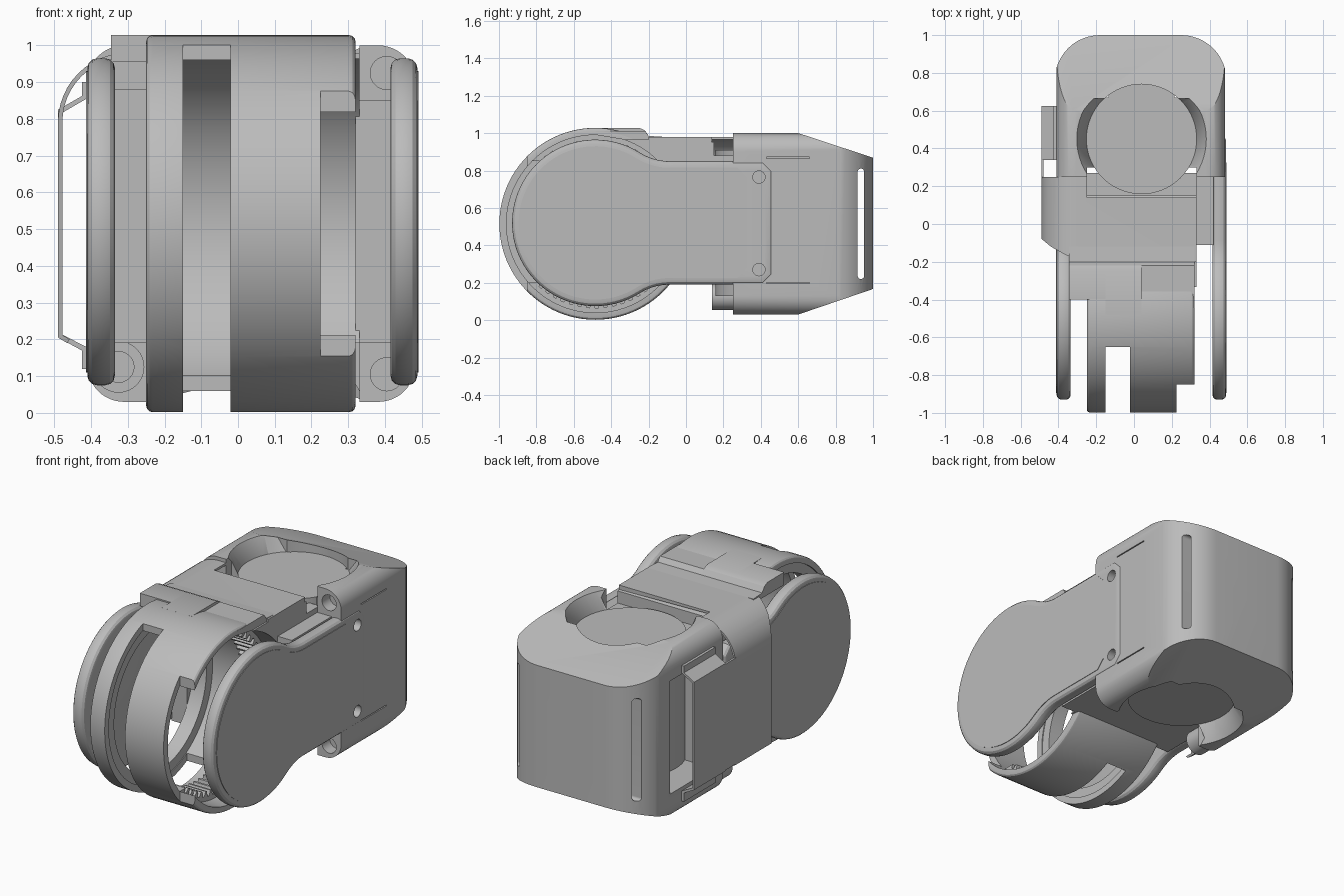
import bpy, bmesh
from math import sin, cos, pi, sqrt, atan2
from mathutils import Vector

cube = bpy.data.objects.get("Cube")
if cube:
    bpy.data.objects.remove(cube, do_unlink=True)

grey = bpy.data.materials.new("machined grey")
grey.use_nodes = True
grey.diffuse_color = (0.5, 0.5, 0.5, 1)
grey.node_tree.nodes["Principled BSDF"].inputs["Base Color"].default_value = (0.5, 0.5, 0.5, 1)

# Shared joint axis (runs along x) and bore axis (runs along z)
JY, JZ = -0.485, 0.515
BX, BY = 0.04, 0.45
DRUM_BORE = 0.475


def prism(name, pts, axis, a, b):
    """Extrude a closed 2D outline: axis x takes (y, z), y takes (x, z), z takes (x, y)."""
    place = {"x": lambda p, t: (t, p[0], p[1]),
             "y": lambda p, t: (p[0], t, p[1]),
             "z": lambda p, t: (p[0], p[1], t)}[axis]
    bm = bmesh.new()
    base = bm.faces.new([bm.verts.new(place(p, a)) for p in pts])
    ext = bmesh.ops.extrude_face_region(bm, geom=[base])
    shift = Vector(place((0, 0), b - a))
    bmesh.ops.translate(bm, vec=shift, verts=[v for v in ext["geom"] if isinstance(v, bmesh.types.BMVert)])
    bmesh.ops.recalc_face_normals(bm, faces=bm.faces)
    mesh = bpy.data.meshes.new(name)
    bm.to_mesh(mesh)
    bm.free()
    mesh.materials.append(grey)
    ob = bpy.data.objects.new(name, mesh)
    bpy.context.collection.objects.link(ob)
    return ob


def box(name, x, y, z):
    return prism(name, [(x[0], y[0]), (x[1], y[0]), (x[1], y[1]), (x[0], y[1])], "z", *z)


def arc(c, r, a0, a1, n=12):
    return [(c[0] + r * cos(a0 + (a1 - a0) * i / n), c[1] + r * sin(a0 + (a1 - a0) * i / n))
            for i in range(n + 1)]


def circle(c, r, n=64):
    return arc(c, r, 0, 2 * pi, n)[:-1]


def rounded(u, v, radii):
    """Rectangle with corner radii in the order low-low, high-low, high-high, low-high."""
    pts = []
    for i, r in enumerate(radii):
        hu, hv = i in (1, 2), i in (2, 3)
        corner = (u[hu] + (-r if hu else r), v[hv] + (-r if hv else r))
        pts += arc(corner, r, pi + i * pi / 2, pi * 1.5 + i * pi / 2) if r else [corner]
    return pts


def apply_modifier(ob, mod):
    bpy.context.view_layer.objects.active = ob
    bpy.ops.object.modifier_apply(modifier=mod.name)


def combine(ob, others, operation="DIFFERENCE"):
    for other in others:
        mod = ob.modifiers.new("combine", "BOOLEAN")
        mod.operation, mod.solver, mod.object = operation, "EXACT", other
        apply_modifier(ob, mod)
        bpy.data.objects.remove(other, do_unlink=True)
    return ob


def bevel(ob, width, segments=3):
    mod = ob.modifiers.new("bevel", "BEVEL")
    mod.width, mod.segments, mod.limit_method, mod.angle_limit = width, segments, "ANGLE", 0.9
    apply_modifier(ob, mod)
    return ob


def arm_screw_holes():
    return [prism("screw_hole", circle((0.39, z), 0.033, 24), "x", 0.44, 0.6) for z in (0.27, 0.765)]


# Rear housing: front section, plan and tapered side view intersected
housing = prism("rear_housing", rounded((-0.41, 0.482), (0.03, 1.0), (0.1,) * 4), "y", 0.25, 1.0)
combine(housing, [
    prism("plan", rounded((-0.42, 0.49), (0.2, 1.0), (0, 0, 0.24, 0.24)), "z", -0.1, 1.2),
    prism("taper", [(0.2, 0.03), (0.6, 0.03), (1.01, 0.17), (1.01, 0.865), (0.6, 1.0), (0.2, 1.0)],
          "x", -0.6, 0.6)], "INTERSECT")
cutters = [prism("bore", circle((BX, BY), 0.29), "z", -0.1, 1.2),
           box("front_mouth", (-0.25, 0.33), (0.2, 0.3), (-0.1, 1.2)),
           box("side_window", (-0.5, -0.1), (0.34, 0.73), (0.2, 0.85)),
           prism("corner_slot", rounded((0.918, 0.952), (0.22, 0.81), (0.016,) * 4), "x", -0.6, 0.6)]
cutters += [box("side_groove", (0.47, 0.6), (0.43, 0.66), (z, z + 0.006)) for z in (0.195, 0.865)]
cutters += [prism("front_screw_hole", circle((0.405, z), 0.045, 32), "y", 0.2, 0.32) for z in (0.925, 0.105)]
# Flared mouths of the bore, top and bottom, stopping short of the back wall
for z0, z1 in ((0.9, 1.05), (0.13, -0.02)):
    flare = prism("flare", circle((BX, BY), 0.289), "z", min(z0, z1), max(z0, z1))
    for v in flare.data.vertices:
        if abs(v.co.z - z1) < 0.01:
            v.co.x, v.co.y = BX + (v.co.x - BX) * 1.28, BY + (v.co.y - BY) * 1.28
    combine(flare, [box("flare_limit", (-1, 1), (0.665, 1), (-0.2, 1.2))])
    cutters.append(flare)
combine(housing, cutters + arm_screw_holes())

# Motor drum filling the bore, with a shallow notch on each side of its back
motor = prism("motor_drum", circle((BX, BY), 0.292), "z", 0.13, 0.91)
combine(motor, [box("notch", (x - 0.03, x + 0.03), (0.67, 1), (0, 1.1)) for x in (-0.165, 0.245)])

# Screw boss at the lower right of the housing front
boss_at = (-0.325, 0.125)
boss = prism("screw_boss", circle(boss_at, 0.07, 32), "y", 0.14, 0.27)
combine(boss, [prism("hole", circle(boss_at, 0.042, 24), "y", 0.1, 0.24)])


# Keyhole outline of the side arms
def keyhole(r, h, fillet, end):
    dy = sqrt((r + fillet) ** 2 - (h + fillet) ** 2)
    a = atan2(h + fillet, dy)
    top = arc((dy, h + fillet), fillet, -pi / 2, a - pi, 10)
    ring = arc((0, 0), r, a, 2 * pi - a, 56)
    low = [(y, -z) for y, z in reversed(top)]
    c = 0.05
    tail = [(end - c, -h), (end, -h + c), (end, h - c), (end - c, h)]
    return [(JY + y, JZ + 0.005 + z) for y, z in top + ring[1:-1] + low + tail]


for side, inner, outer, end in (("left", 0.415, 0.488, 0.95), ("right", -0.335, -0.41, 0.72)):
    arm = bevel(prism(side + "_side_arm", keyhole(0.445, 0.33, 0.3, end), "x",
                      min(inner, outer), max(inner, outer)), 0.026)
    if side == "left":
        combine(arm, arm_screw_holes())
    # Thin lid on the outer face
    sign = 1 if outer > 0 else -1
    lo, hi = sorted((outer - 0.002 * sign, outer + 0.003 * sign))
    prism(side + "_arm_lid", keyhole(0.41, 0.295, 0.335, end - 0.14), "x", lo, hi)

# Webs joining the arms to the centre body
box("left_arm_web", (0.32, 0.42), (-0.11, 0.27), (0.19, 0.85))
box("right_arm_web", (-0.34, -0.24), (-0.12, 0.27), (0.19, 0.88))

# Joint drum: thin open ring with a band slot and a cut-back rim
drum = bevel(prism("joint_drum", circle((JY, JZ), 0.513, 96), "x", -0.25, 0.32), 0.018)
combine(drum, [
    prism("drum_bore", circle((JY, JZ), DRUM_BORE, 96), "x", -0.5, 0.5),
    box("band_slot", (-0.15, -0.02), (-1.1, -0.65), (-0.1, 1.2)),
    box("band_slot_low", (-0.15, -0.02), (-1.1, -0.25), (-0.1, 0.3)),
    box("rim_cut", (0.225, 0.4), (-1.1, -0.85), (-0.1, 1.2))])

# Inner flange on the right side of the drum
flange = prism("drum_flange", circle((JY, JZ), DRUM_BORE + 0.005, 96), "x", -0.24, -0.155)
combine(flange, [prism("flange_bore", circle((JY, JZ), 0.42, 96), "x", -0.5, 0.5)])

# Internal gear inside the drum, open at the front
teeth = 60
inner_line = [(JY + r * cos(2 * pi * (i + s) / teeth), JZ + r * sin(2 * pi * (i + s) / teeth))
              for i in range(teeth) for r, s in ((0.45, 0), (0.45, 0.35), (0.42, 0.5), (0.42, 0.8))]
gear = prism("ring_gear", circle((JY, JZ), DRUM_BORE + 0.005, 96), "x", 0.07, 0.21)
combine(gear, [prism("teeth", inner_line, "x", 0, 0.3),
               box("gear_gap", (0, 0.3), (-1.1, -0.72), (0.2, 0.85))])

# Centre body between drum and motor, hollowed by both bores
body = prism("centre_body", [(-0.25, 0.19), (0.27, 0.19), (0.27, 0.88), (0.15, 0.88), (0.15, 0.95),
                             (0.1, 0.965), (-0.4, 0.965)], "x", -0.25, 0.33)
combine(body, [prism("body_bore", circle((JY, JZ), DRUM_BORE, 96), "x", -0.5, 0.5),
               prism("motor_seat", circle((BX, BY), 0.29), "z", -0.1, 1.2)])

# Top cover: sheet over the body that wraps down the right side
wrap = [(0.33, 0.98)] + arc((-0.3, 0.79), 0.19, pi / 2, pi) + [(-0.49, 0.205), (-0.465, 0.19)]
inside = [(-0.458, 0.2), (-0.478, 0.212)] + arc((-0.3, 0.79), 0.178, pi, pi / 2) + [(0.33, 0.955)]
cover = prism("wrap_cover", wrap + inside, "y", -0.2, 0.25)
corner = [(-0.6, -0.3), (-0.25, -0.3), (-0.25, -0.195), (-0.36, -0.165), (-0.44, -0.12), (-0.5, -0.07), (-0.6, -0.07)]
combine(cover, [prism("cover_sweep", corner, "z", 0, 1.2),
                box("cover_step", (-0.25, 0.4), (0.14, 0.4), (0.9, 1.1))])

# Raised bridge and stepped tab on top of the drum
bridge_side = [(-0.48, 0.99), (-0.3, 0.96), (-0.12, 0.95), (-0.12, 0.98), (-0.2, 0.985), (-0.22, 1.015),
               (-0.25, 1.028), (-0.48, 1.028)]
prism("drum_bridge", bridge_side, "x", -0.15, 0.04)
low_bridge = prism("drum_bridge_low", bridge_side, "x", 0.04, 0.32)
for v in low_bridge.data.vertices:
    v.co.z = min(v.co.z, 1.012)
tab_side = [(-0.4, 0.955), (-0.12, 0.955), (-0.12, 0.98), (-0.2, 0.985), (-0.22, 1.015), (-0.25, 1.028), (-0.4, 1.028)]
prism("top_tab", tab_side, "x", -0.345, -0.15)

# Side strap clipped to the housing, and the sheet linking it to the cover
clip = [(-0.41, 0.9), (-0.425, 0.9), (-0.425, 0.862), (-0.49, 0.825), (-0.49, 0.205), (-0.425, 0.17), (-0.425, 0.12),
        (-0.41, 0.12), (-0.41, 0.178), (-0.478, 0.213), (-0.478, 0.817), (-0.41, 0.856)]
prism("side_strap", clip, "y", 0.34, 0.625)
box("strap_link", (-0.49, -0.478), (0.24, 0.35), (0.21, 0.82))

# Smooth the curved walls while keeping hard edges crisp
bpy.ops.object.select_all(action="DESELECT")
for ob in bpy.context.collection.objects:
    if ob.type == "MESH":
        ob.select_set(True)
        bpy.context.view_layer.objects.active = ob
bpy.ops.object.shade_smooth_by_angle(angle=0.5)
